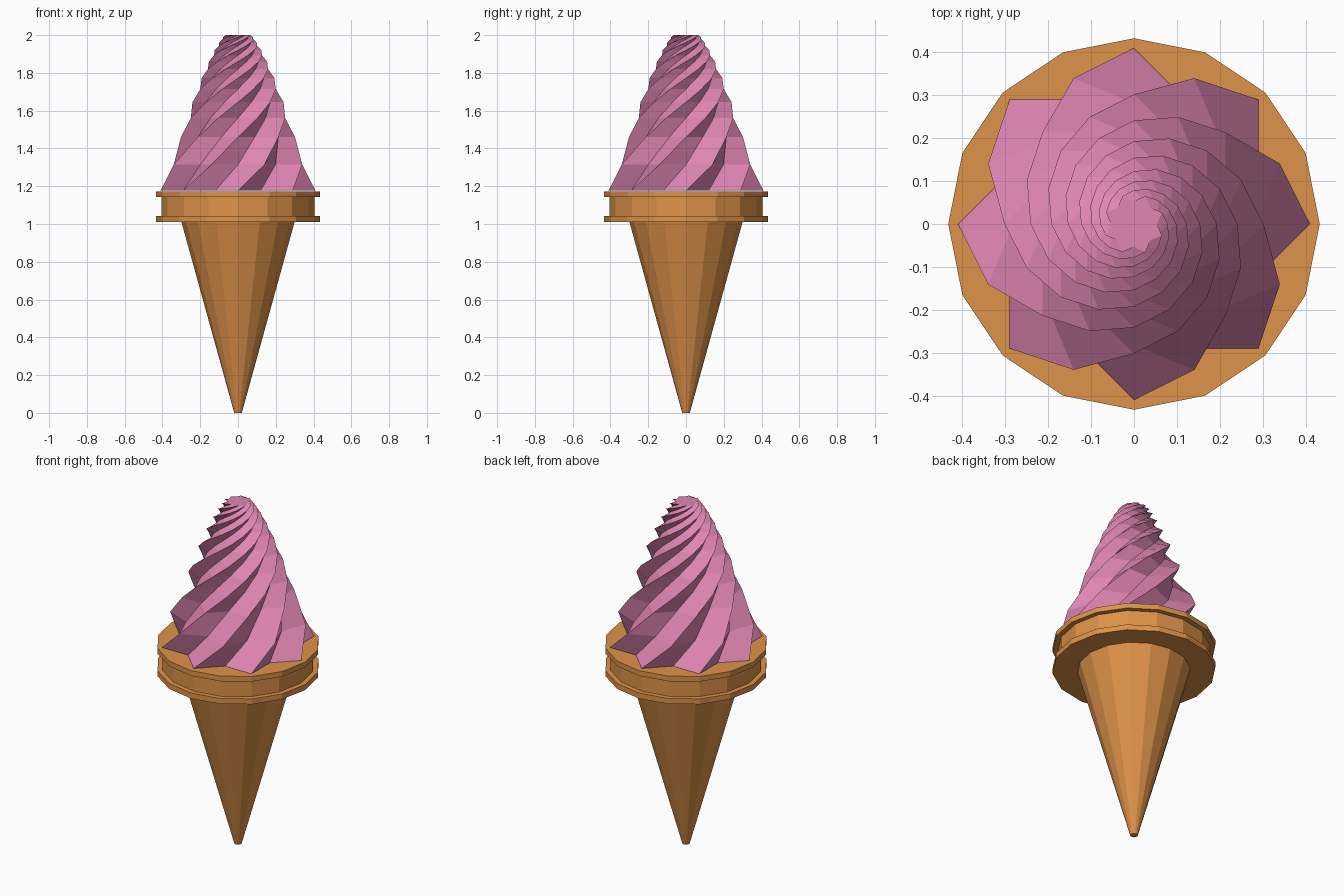
import bpy, bmesh
from math import sin, cos, pi

if "Cube" in bpy.data.objects:
    bpy.data.objects.remove(bpy.data.objects["Cube"], do_unlink=True)

SIDES = 16


def material(name, rgb):
    mat = bpy.data.materials.new(name)
    mat.use_nodes = True
    colour = (*rgb, 1)
    mat.diffuse_color = colour
    mat.node_tree.nodes["Principled BSDF"].inputs["Base Color"].default_value = colour
    return mat


def loft(name, rings, mat):
    """Skin a stack of closed rings, each with SIDES points, and cap the ends."""
    bm = bmesh.new()
    loops = [[bm.verts.new(p) for p in ring] for ring in rings]
    for low, high in zip(loops, loops[1:]):
        for i in range(SIDES):
            j = (i + 1) % SIDES
            bm.faces.new((low[i], low[j], high[j], high[i]))
    bm.faces.new(loops[0][::-1])
    bm.faces.new(loops[-1])
    mesh = bpy.data.meshes.new(name)
    bm.to_mesh(mesh)
    bm.free()
    mesh.materials.append(mat)
    obj = bpy.data.objects.new(name, mesh)
    bpy.context.collection.objects.link(obj)
    return obj


def ring(radius, z, notch=1.0, turn=0.0):
    """Regular ring; a notch below 1 pulls every second point in to form a star."""
    points = []
    for i in range(SIDES):
        r = radius * (notch if i % 2 else 1)
        a = 2 * pi * i / SIDES + turn
        points.append((r * cos(a), r * sin(a), z))
    return points


wafer = material("wafer orange", (0.73, 0.29, 0.067))
cream = material("pink ice cream", (0.74, 0.238, 0.456))

# Tapered wafer cone
loft("cone", [ring(0.02, 0), ring(0.3, 1.012)], wafer)

# Wafer cup with a lip above and below
loft("cup_rim", [ring(r, z) for r, z in (
    (0.433, 1.01), (0.433, 1.042), (0.405, 1.042),
    (0.405, 1.143), (0.433, 1.143), (0.433, 1.173))], wafer)

# Twisted eight-pointed swirl; layers shrink and get closer towards the tip
layers = [(0.41, 1.177), (0.368, 1.315), (0.302, 1.46)]
step = 0.101
while len(layers) < SIDES:
    r, z = layers[-1]
    layers.append((r * 0.894, z + step))
    step *= 0.83
layers[-1] = (layers[-1][0], 2.0)
loft("ice_cream_swirl",
     [ring(r, z, 0.765, k * pi / 8) for k, (r, z) in enumerate(layers)], cream)
